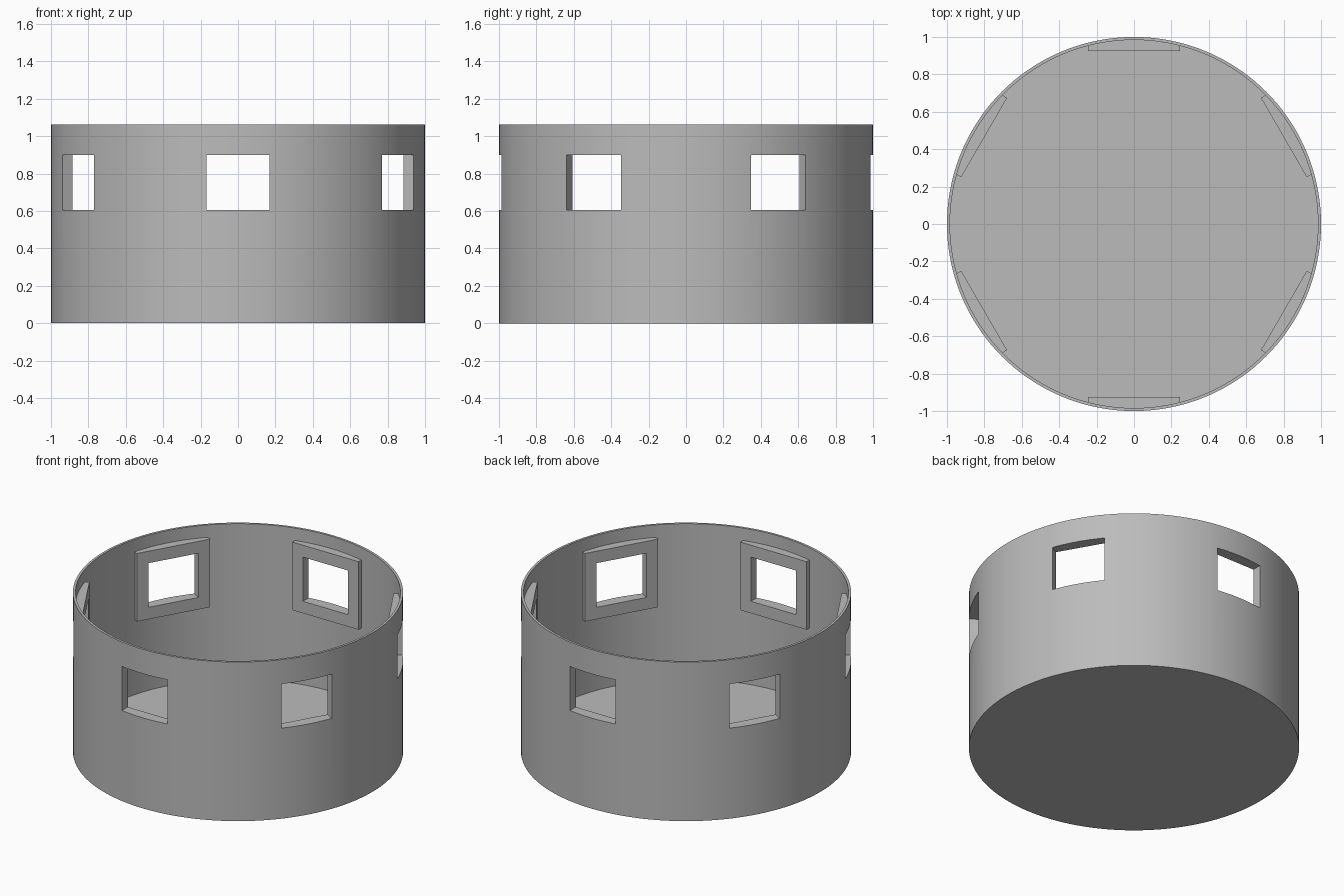
import bpy, bmesh, math
from mathutils import Matrix

cube = bpy.data.objects.get("Cube")
if cube:
    bpy.data.objects.remove(cube, do_unlink=True)

R_OUT, R_IN, HEIGHT, FLOOR = 1.0, 0.984, 1.063, 0.025
SEGMENTS = 144
FRAME_FACE = 0.925          # distance of each flat frame face from the axis
FRAME_W, FRAME_Z = 0.49, (0.525, 0.98)
HOLE_W, HOLE_Z = 0.335, (0.605, 0.9)

grey = bpy.data.materials.new("plain_grey")
grey.use_nodes = True
colour = (0.5, 0.5, 0.5, 1)
grey.diffuse_color = colour
grey.node_tree.nodes["Principled BSDF"].inputs["Base Color"].default_value = colour


def make(name, bm):
    mesh = bpy.data.meshes.new(name)
    bmesh.ops.recalc_face_normals(bm, faces=bm.faces)
    bm.to_mesh(mesh)
    bm.free()
    obj = bpy.data.objects.new(name, mesh)
    mesh.materials.append(grey)
    bpy.context.collection.objects.link(obj)
    return obj


def cylinder(name, radius, z0, z1):
    bm = bmesh.new()
    bmesh.ops.create_cone(bm, cap_ends=True, segments=SEGMENTS, radius1=radius,
                          radius2=radius, depth=z1 - z0,
                          matrix=Matrix.Translation((0, 0, (z0 + z1) / 2)))
    return make(name, bm)


def radial_boxes(name, r0, r1, width, z_range):
    """Six boxes around the axis, one facing the front."""
    bm = bmesh.new()
    z0, z1 = z_range
    for i in range(6):
        turn = Matrix.Rotation(math.radians(30 + 60 * i), 4, 'Z')
        place = Matrix.Translation(((r0 + r1) / 2, 0, (z0 + z1) / 2))
        size = Matrix.Diagonal((r1 - r0, width, z1 - z0, 1))
        bmesh.ops.create_cube(bm, size=1, matrix=turn @ place @ size)
    return make(name, bm)


def boolean(obj, other, operation):
    mod = obj.modifiers.new(operation.lower(), 'BOOLEAN')
    mod.object, mod.operation, mod.solver = other, operation, 'EXACT'
    bpy.context.view_layer.objects.active = obj
    bpy.ops.object.modifier_apply(modifier=mod.name)


# Round open tub, window frames and the cutters
tub = cylinder("round_tub", R_OUT, 0, HEIGHT)
cavity = cylinder("cavity_cutter", R_IN, FLOOR, HEIGHT + 0.2)
envelope = cylinder("frame_trim_cutter", (R_IN + R_OUT) / 2, 0.1, HEIGHT)
frames = radial_boxes("window_frames", FRAME_FACE, 1.1, FRAME_W, FRAME_Z)
holes = radial_boxes("window_cutter", 0.8, 1.2, HOLE_W, HOLE_Z)

# Hollow the tub, fit the frames to the curved wall, open the windows
boolean(tub, cavity, 'DIFFERENCE')
boolean(frames, envelope, 'INTERSECT')
boolean(tub, frames, 'UNION')
boolean(tub, holes, 'DIFFERENCE')
for helper in (cavity, envelope, frames, holes):
    bpy.data.objects.remove(helper, do_unlink=True)

# Smooth wall with crisp rims and openings
bpy.ops.object.select_all(action='DESELECT')
tub.select_set(True)
bpy.context.view_layer.objects.active = tub
bpy.ops.object.shade_smooth_by_angle(angle=math.radians(20))
tub.name = "tub_with_windows"
